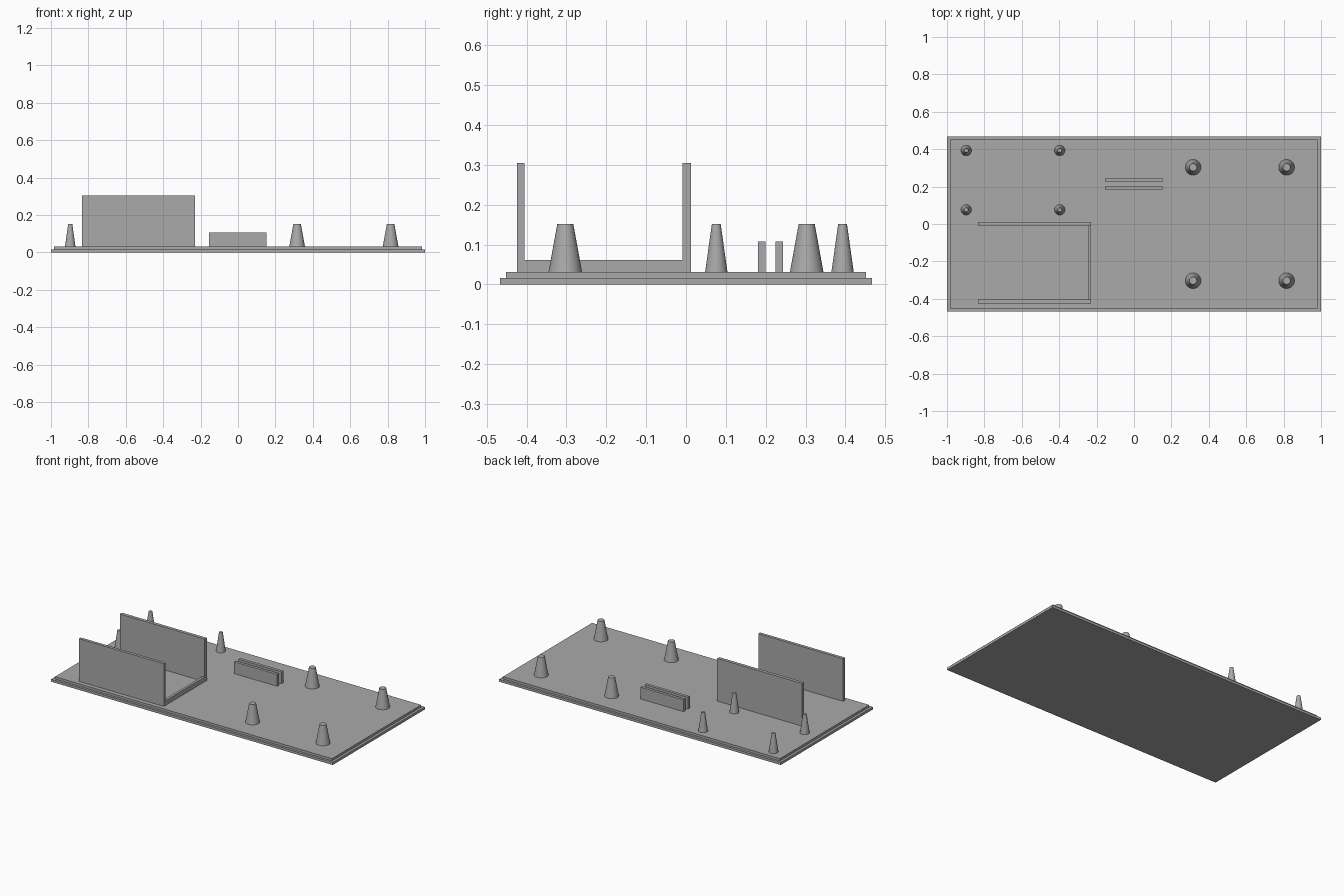
import bpy
import math

cube = bpy.data.objects.get("Cube")
if cube:
    bpy.data.objects.remove(cube, do_unlink=True)

grey = bpy.data.materials.new("plain grey")
grey.use_nodes = True
colour = (0.4, 0.4, 0.4, 1)
grey.diffuse_color = colour
grey.node_tree.nodes["Principled BSDF"].inputs["Base Color"].default_value = colour

BASE, FLOOR = 0.016, 0.031


def box(name, x, y, z):
    """Box from (min, max) ranges on each axis."""
    mid = [(a + b) / 2 for a, b in (x, y, z)]
    bpy.ops.mesh.primitive_cube_add(size=1, location=mid)
    ob = bpy.context.object
    ob.name = name
    ob.scale = [b - a for a, b in (x, y, z)]
    bpy.ops.object.transform_apply(location=False, rotation=False, scale=True)
    ob.data.materials.append(grey)


def post(name, x, y, r_bottom, r_top, top=0.152):
    """Tapered round standoff with a flat top."""
    bpy.ops.mesh.primitive_cone_add(vertices=48, radius1=r_bottom, radius2=r_top,
                                    depth=top - FLOOR, location=(x, y, (top + FLOOR) / 2))
    ob = bpy.context.object
    ob.name = name
    ob.data.materials.append(grey)
    bpy.ops.object.shade_smooth_by_angle(angle=math.radians(30))


# Stepped base plate
box("base_plate", (-1, 1), (-0.467, 0.467), (0, BASE))
box("raised_plate", (-0.984, 0.984), (-0.452, 0.452), (BASE, FLOOR))

# Bay: two tall walls joined by a low end stop
bay = (-0.833, -0.23)
box("bay_front_wall", bay, (-0.424, -0.405), (FLOOR, 0.305))
box("bay_back_wall", bay, (-0.009, 0.012), (FLOOR, 0.305))
box("bay_end_stop", (-0.246, -0.23), (-0.405, -0.009), (FLOOR, 0.061))

# Pair of slot fins
for name, y in (("front", 0.181), ("back", 0.225)):
    box("slot_fin_" + name, (-0.154, 0.152), (y, y + 0.019), (FLOOR, 0.107))

# Four large and four small standoffs
for x in (0.316, 0.816):
    for y in (-0.303, 0.303):
        post("large_standoff", x, y, 0.042, 0.02)
for x in (-0.897, -0.397):
    for y in (0.076, 0.393):
        post("small_standoff", x, y, 0.028, 0.011)
